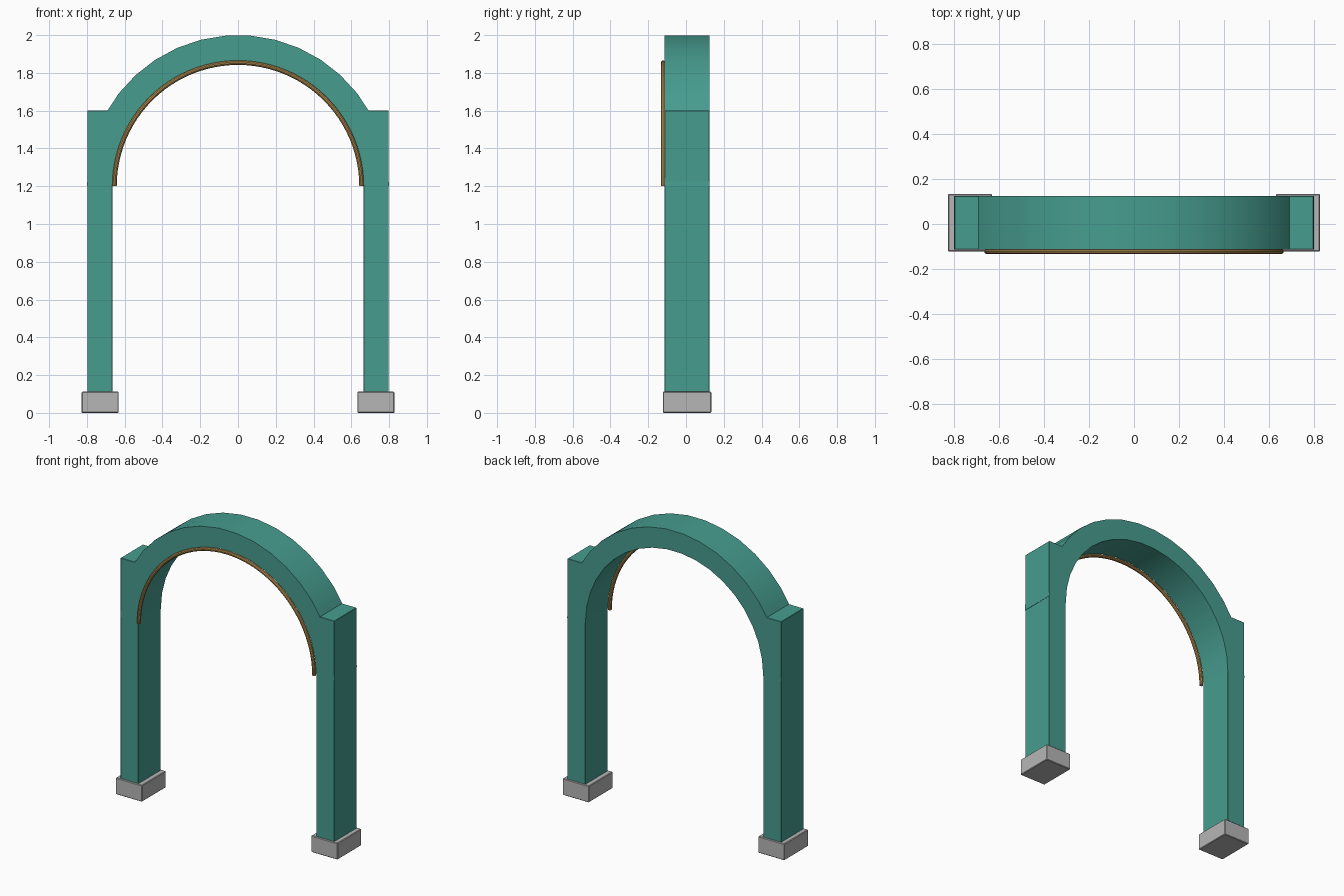
import bpy, bmesh, math
from mathutils import Vector

if "Cube" in bpy.data.objects:
    bpy.data.objects.remove(bpy.data.objects["Cube"])

SPRING_Z = 1.2      # height of the arch centre
MID_Y = 0.006       # depth centre of posts and arch


def material(name, rgb):
    m = bpy.data.materials.new(name)
    m.diffuse_color = (*rgb, 1)
    m.use_nodes = True
    m.node_tree.nodes["Principled BSDF"].inputs["Base Color"].default_value = m.diffuse_color
    return m


teal = material("teal paint", (0.062, 0.335, 0.275))
grey = material("grey stone", (0.47, 0.47, 0.47))
gold = material("gold trim", (0.48, 0.28, 0.085))


def finish(bm, name, mat, smooth=False):
    bmesh.ops.recalc_face_normals(bm, faces=bm.faces)
    me = bpy.data.meshes.new(name)
    bm.to_mesh(me)
    bm.free()
    me.materials.append(mat)
    ob = bpy.data.objects.new(name, me)
    bpy.context.collection.objects.link(ob)
    if smooth:
        bpy.ops.object.select_all(action='DESELECT')
        ob.select_set(True)
        bpy.context.view_layer.objects.active = ob
        bpy.ops.object.shade_smooth_by_angle(angle=math.radians(35))
    return ob


def box(name, lo, hi, mat, bevel):
    lo, hi = Vector(lo), Vector(hi)
    bm = bmesh.new()
    bmesh.ops.create_cube(bm, size=1)
    for v in bm.verts:
        v.co = (lo + hi) / 2 + v.co * (hi - lo)
    ob = finish(bm, name, mat)
    mod = ob.modifiers.new("soft edges", 'BEVEL')
    mod.width = bevel
    mod.segments = 1
    return ob


def half_ring(name, section, steps, mat):
    """Sweep a closed (radius, y) section over a half circle."""
    bm = bmesh.new()
    rings = []
    for i in range(steps + 1):
        a = math.pi * i / steps
        rings.append([bm.verts.new((r * math.cos(a), y, SPRING_Z + r * math.sin(a)))
                      for r, y in section])
    n = len(section)
    for a, b in zip(rings, rings[1:]):
        for j in range(n):
            k = (j + 1) % n
            bm.faces.new((a[j], a[k], b[k], b[j]))
    bm.faces.new(rings[0])
    bm.faces.new(rings[-1])
    return finish(bm, name, mat, smooth=True)


# Posts and stone footings on both sides
for side, s in (("left", -1), ("right", 1)):
    x0, x1 = sorted((s * 0.664, s * 0.798))
    box(side + "_post", (x0, MID_Y - 0.119, 0.01), (x1, MID_Y + 0.119, 1.6), teal, 0.002)
    x0, x1 = sorted((s * 0.632, s * 0.828))
    box(side + "_footing", (x0, MID_Y - 0.128, 0), (x1, MID_Y + 0.128, 0.112), grey, 0.004)

# Faceted round arch between the posts
half_ring("arch", [(0.664, MID_Y - 0.119), (0.8, MID_Y - 0.119),
                   (0.8, MID_Y + 0.119), (0.664, MID_Y + 0.119)], 19, teal)

# Thin round trim on the front inner edge of the arch
tube = [(0.654 + 0.012 * math.cos(t * math.tau / 10),
         -0.122 + 0.012 * math.sin(t * math.tau / 10)) for t in range(10)]
half_ring("arch_trim", tube, 48, gold)
